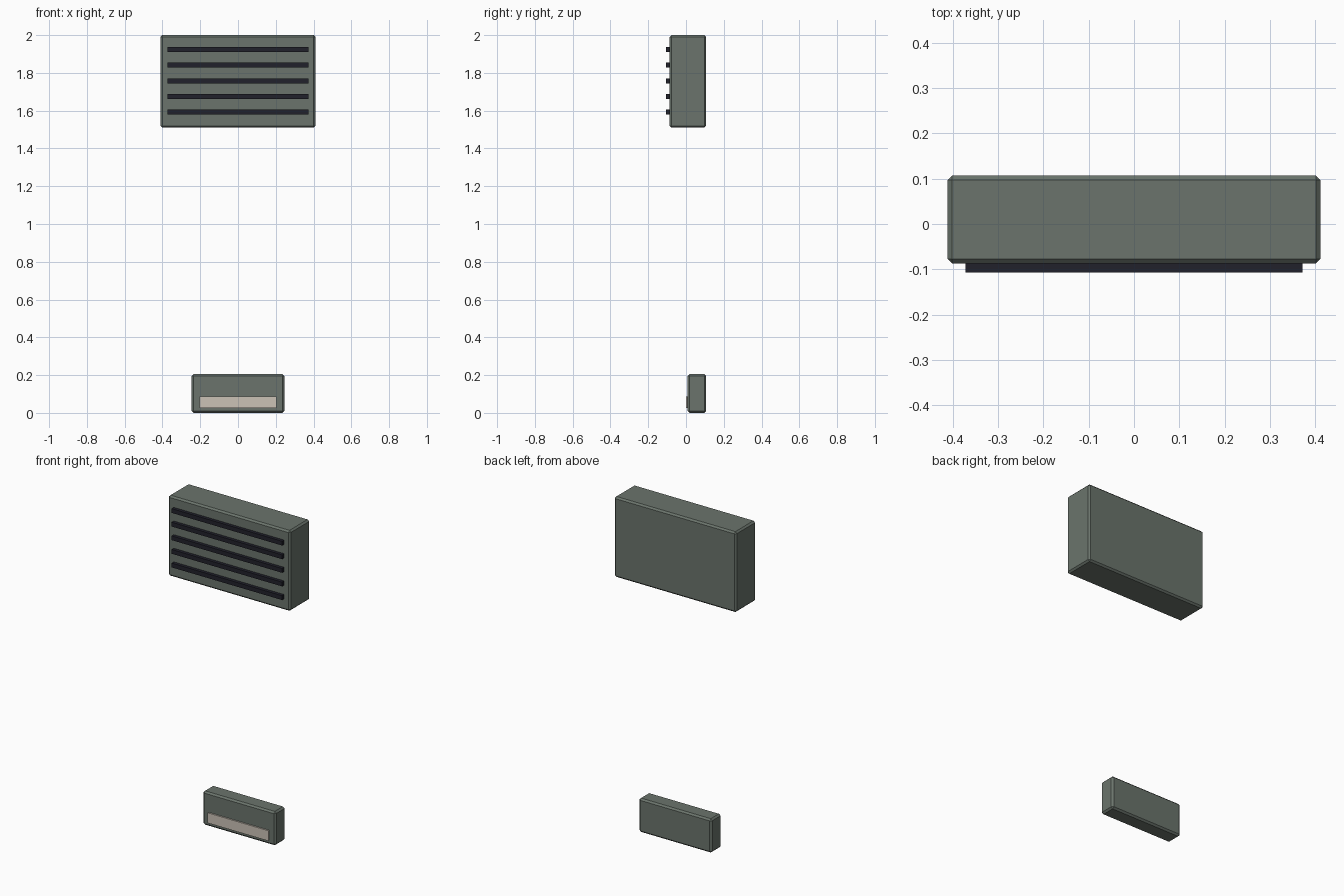
import bpy, bmesh

if "Cube" in bpy.data.objects:
    bpy.data.objects.remove(bpy.data.objects["Cube"])


def material(name, rgb):
    m = bpy.data.materials.new(name)
    m.diffuse_color = (*rgb, 1.0)
    m.use_nodes = True
    m.node_tree.nodes["Principled BSDF"].inputs["Base Color"].default_value = m.diffuse_color
    return m


GREY = material("grey_green", (0.145, 0.175, 0.15))
DARK = material("dark_slate", (0.015, 0.015, 0.024))
CREAM = material("pale_cream", (0.60, 0.54, 0.47))


def box(name, lo, hi, mat, chamfer=0.0):
    """Box between two corners, optionally with chamfered edges."""
    bm = bmesh.new()
    bmesh.ops.create_cube(bm, size=1.0)
    for v in bm.verts:
        v.co = [(a + b) / 2 + c * (b - a) for a, b, c in zip(lo, hi, v.co)]
    if chamfer:
        bmesh.ops.bevel(bm, geom=bm.edges[:], offset=chamfer, segments=1,
                        affect='EDGES')
    mesh = bpy.data.meshes.new(name)
    bm.to_mesh(mesh)
    bm.free()
    mesh.materials.append(mat)
    ob = bpy.data.objects.new(name, mesh)
    bpy.context.collection.objects.link(ob)
    return ob


# Upper vent housing
box("vent_housing", (-0.411, -0.087, 1.51), (0.411, 0.107, 2.0), GREY, 0.01)

# Horizontal louvre slats on its front
for i in range(5):
    z = 1.592 + i * 0.083
    box(f"vent_slat_{i + 1}", (-0.372, -0.107, z - 0.013),
        (0.372, -0.08, z + 0.013), DARK)

# Lower base unit with its front plate
box("base_housing", (-0.245, 0.009, 0.0), (0.245, 0.107, 0.206), GREY, 0.01)
box("base_plate", (-0.204, 0.0, 0.025), (0.204, 0.0095, 0.087), CREAM)
